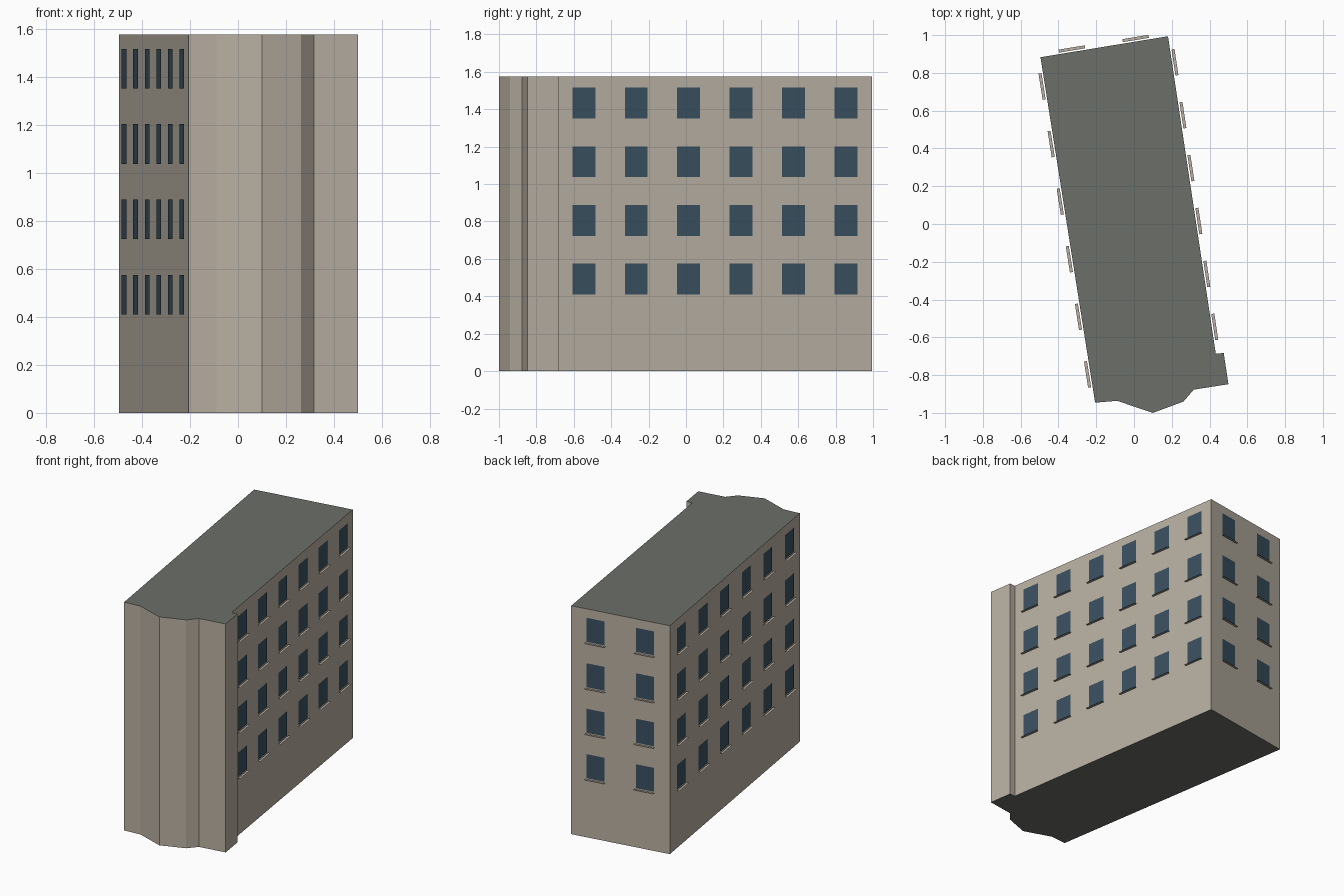
import bpy
from mathutils import Vector

if "Cube" in bpy.data.objects:
    bpy.data.objects.remove(bpy.data.objects["Cube"])

HEIGHT = 1.575
# Footprint, counter-clockwise seen from above
BACK_R, BACK_L = (0.18, 0.994), (-0.495, 0.883)
FRONT_L, FRONT_R = (-0.206, -0.946), (0.433, -0.687)
FOOTPRINT = [BACK_R, BACK_L, FRONT_L, (-0.09, -0.936), (0.10, -1.0),
             (0.262, -0.94), (0.316, -0.877), (0.5, -0.848),
             (0.475, -0.683), FRONT_R]


def material(name, color):
    mat = bpy.data.materials.new(name)
    mat.diffuse_color = (*color, 1)
    mat.use_nodes = True
    mat.node_tree.nodes["Principled BSDF"].inputs["Base Color"].default_value = mat.diffuse_color
    return mat


WALL = material("stone", (0.48, 0.43, 0.36))
ROOF = material("roof_grey", (0.145, 0.156, 0.138))
GLASS = material("window_blue", (0.042, 0.08, 0.117))


def mesh_object(name, verts, faces, mats):
    mesh = bpy.data.meshes.new(name)
    mesh.from_pydata(verts, [], faces)
    for mat in mats:
        mesh.materials.append(mat)
    mesh.update()
    obj = bpy.data.objects.new(name, mesh)
    bpy.context.collection.objects.link(obj)
    return obj


# Building body: extruded footprint, caps in the roof colour
n = len(FOOTPRINT)
verts = [(x, y, z) for z in (0, HEIGHT) for x, y in FOOTPRINT]
faces = [(i, (i + 1) % n, (i + 1) % n + n, i + n) for i in range(n)]
faces += [tuple(range(n, 2 * n)), tuple(reversed(range(n)))]
body = mesh_object("building_body", verts, faces, [WALL, ROOF])
for poly in body.data.polygons[-2:]:
    poly.material_index = 1


def window_grid(side, start, end, columns):
    """Rows of flat panes and thin sills along a wall from start to end."""
    a, b = Vector((*start, 0)), Vector((*end, 0))
    along = (b - a).normalized()
    out = along.cross(Vector((0, 0, 1)))
    panes, sills = [], []
    for row in range(4):
        low = Vector((0, 0, 0.41 + row * 0.3135))
        high = low + Vector((0, 0, 0.165))
        for col in range(columns):
            c = a.lerp(b, (col + 0.5) / columns)
            half = along * 0.062
            p = c + out * 0.004
            panes += [p - half + low, p + half + low,
                      p + half + high, p - half + high]
            half = along * 0.07
            s = c + low - Vector((0, 0, 0.006))
            near, far = s + out * 0.008, s + out * 0.024
            sills += [far - half, far + half, near + half, near - half]
    for name, pts, mat in (("windows", panes, GLASS), ("sills", sills, WALL)):
        quads = [tuple(range(i, i + 4)) for i in range(0, len(pts), 4)]
        mesh_object(f"{side}_{name}", pts, quads, [mat])


# Windows on the three long, straight walls
window_grid("right", FRONT_R, BACK_R, 6)
window_grid("back", BACK_R, BACK_L, 2)
window_grid("left", BACK_L, FRONT_L, 6)
